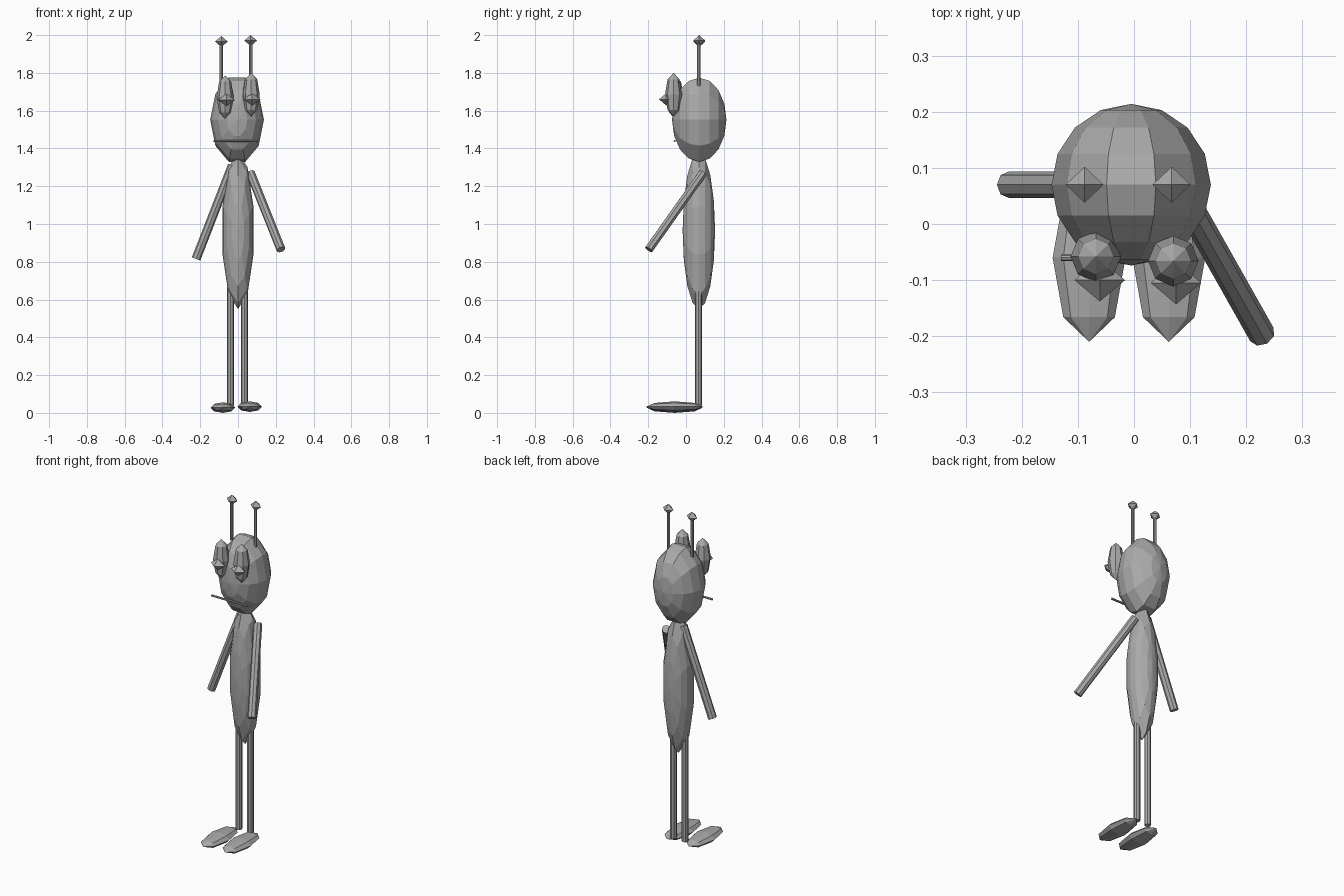
import bpy, bmesh
from math import sin, cos, pi
from mathutils import Vector

cube = bpy.data.objects.get("Cube")
if cube:
    bpy.data.objects.remove(cube, do_unlink=True)

grey = bpy.data.materials.new("plain_grey")
grey.use_nodes = True
GREY = (0.4, 0.4, 0.4, 1)
grey.diffuse_color = GREY
grey.node_tree.nodes["Principled BSDF"].inputs["Base Color"].default_value = GREY


def finish(name, bm):
    bmesh.ops.recalc_face_normals(bm, faces=bm.faces)
    mesh = bpy.data.meshes.new(name)
    bm.to_mesh(mesh)
    bm.free()
    mesh.materials.append(grey)
    obj = bpy.data.objects.new(name, mesh)
    bpy.context.collection.objects.link(obj)
    return obj


def ellipsoid(name, centre, radii, segs, rings, pole="Z", phase=0.0):
    """Faceted ellipsoid whose poles lie on the given axis."""
    bm = bmesh.new()

    def vert(u, v, w):
        p = (u, v, w) if pole == "Z" else (u, w, v)
        return bm.verts.new([c + r * k for c, r, k in zip(centre, radii, p)])

    low, high = vert(0, 0, -1), vert(0, 0, 1)
    loops = []
    for i in range(1, rings):
        lat = pi * i / rings
        loops.append([vert(sin(lat) * cos(phase + 2 * pi * j / segs),
                           sin(lat) * sin(phase + 2 * pi * j / segs),
                           -cos(lat)) for j in range(segs)])
    for j in range(segs):
        k = (j + 1) % segs
        bm.faces.new((low, loops[0][k], loops[0][j]))
        bm.faces.new((high, loops[-1][j], loops[-1][k]))
        for a, b in zip(loops, loops[1:]):
            bm.faces.new((a[j], a[k], b[k], b[j]))
    return finish(name, bm)


def rod(name, start, end, radius, segs=8):
    """Straight capped cylinder between two points."""
    start, end = Vector(start), Vector(end)
    bm = bmesh.new()
    bmesh.ops.create_cone(bm, cap_ends=True, segments=segs, radius1=radius,
                          radius2=radius, depth=(end - start).length)
    turn = (end - start).to_track_quat("Z", "Y").to_matrix().to_4x4()
    turn.translation = (start + end) / 2
    bm.transform(turn)
    return finish(name, bm)


# Head and body
ellipsoid("head", (-0.005, 0.07, 1.552), (0.142, 0.144, 0.234), 10, 8, "Y")
ellipsoid("body", (0, 0.068, 0.965), (0.086, 0.086, 0.415), 10, 8, "Y", pi / 2)

# Mouth bar across the face
rod("mouth", (-0.13, -0.06, 1.44), (0.105, -0.06, 1.44), 0.006)

# Arms: one hanging sideways, one reaching forward
rod("right_arm", (-0.03, 0.07, 1.31), (-0.222, 0.07, 0.815), 0.024)
rod("left_arm", (0.066, 0.09, 1.27), (0.228, -0.197, 0.865), 0.024)

# Paired parts, slightly uneven from side to side
for side, leg_x, foot_x, eye, pupil, ant_x, lift in (
        ("right", -0.04, -0.08, (-0.068, -0.058, 1.672), (-0.061, -0.1, 1.657), -0.088, 0),
        ("left", 0.035, 0.062, (0.07, -0.066, 1.685), (0.075, -0.105, 1.66), 0.067, 0.005)):
    rod(side + "_leg", (leg_x, 0.066, 0.04), (leg_x, 0.066, 0.67), 0.018)
    ellipsoid(side + "_foot", (foot_x, -0.06, 0.028 + lift),
              (0.065, 0.15, 0.028), 8, 4, "Y")
    ellipsoid(side + "_eye", eye, (0.045, 0.045, 0.115), 8, 4)
    ellipsoid(side + "_pupil", pupil, (0.045, 0.038, 0.032), 4, 2)
    rod(side + "_antenna", (ant_x, 0.068, 1.73), (ant_x, 0.068, 1.96), 0.009)
    ellipsoid(side + "_antenna_tip", (ant_x, 0.07, 1.966 + lift),
              (0.034, 0.032, 0.029), 4, 2)
